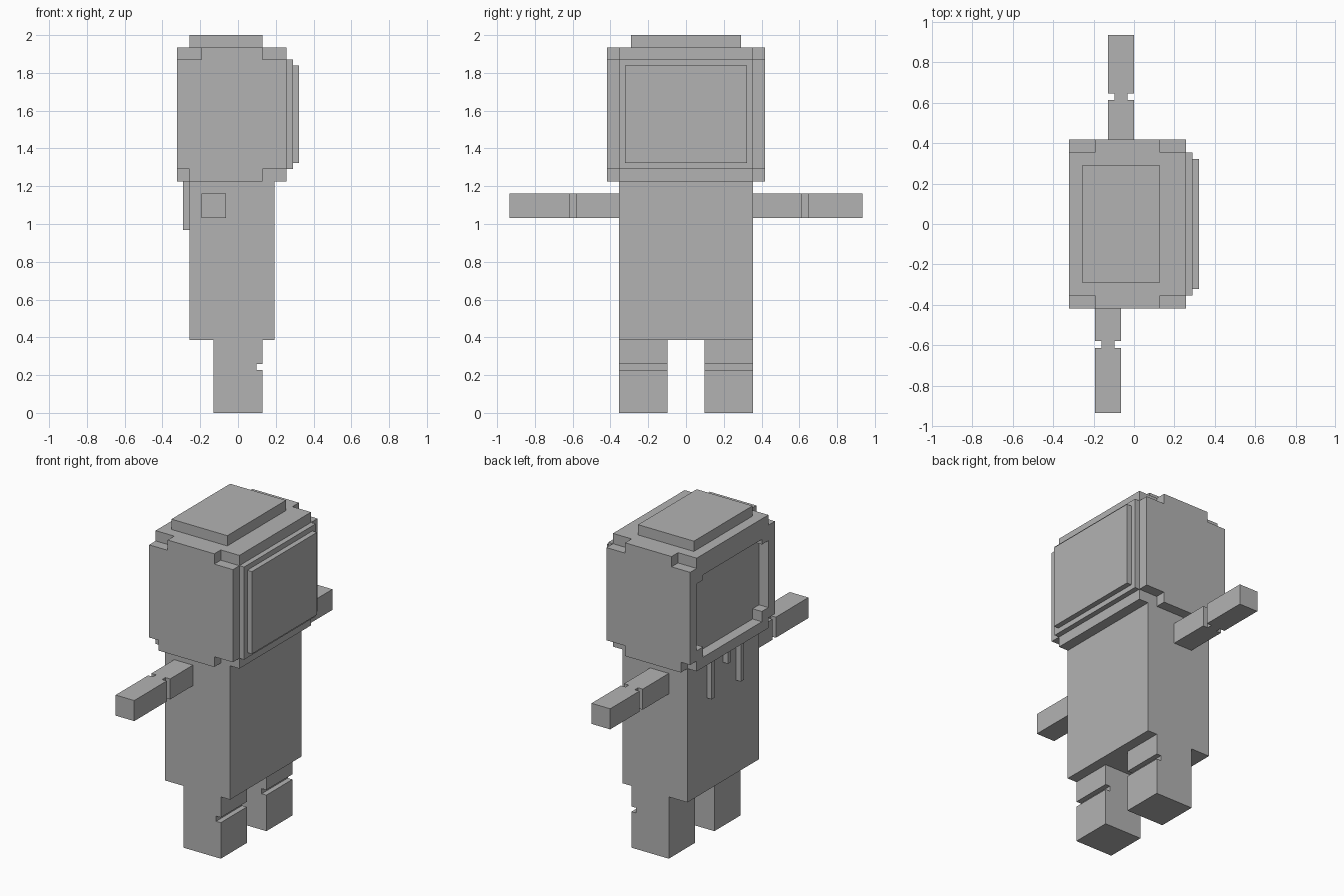
import bpy

if "Cube" in bpy.data.objects:
    bpy.data.objects.remove(bpy.data.objects["Cube"])

U = 2 / 62  # one grid cell of the blocky model

grey = bpy.data.materials.new("plain_grey")
grey.diffuse_color = (0.45, 0.45, 0.45, 1)
grey.use_nodes = True
grey.node_tree.nodes["Principled BSDF"].inputs["Base Color"].default_value = grey.diffuse_color


def box(name, x, y, z):
    """Axis-aligned box from (min, max) cell ranges."""
    bpy.ops.mesh.primitive_cube_add(size=1)
    ob = bpy.context.object
    ob.name = name
    for v in ob.data.vertices:
        v.co = [U * (lo + (c + 0.5) * (hi - lo))
                for c, (lo, hi) in zip(v.co, (x, y, z))]
    ob.data.materials.append(grey)
    return ob


def cut(ob, *ranges):
    """Carve boxes out of an object."""
    for r in ranges:
        cutter = box("cutter", *r)
        mod = ob.modifiers.new("cut", 'BOOLEAN')
        mod.operation, mod.solver, mod.object = 'DIFFERENCE', 'EXACT', cutter
        bpy.context.view_layer.objects.active = ob
        bpy.ops.object.modifier_apply(modifier=mod.name)
        bpy.data.objects.remove(cutter, do_unlink=True)


# Torso
box("torso", (-8, 6), (-11, 11), (12, 38))

# Head with notched corners and a recessed panel
head = box("head", (-10, 8), (-13, 13), (38, 60))
for y in ((-14, -11), (11, 14)):
    cut(head,
        ((-11, -6), y, (58, 61)), ((4, 9), y, (58, 61)),
        ((-11, -8), y, (37, 40)), ((4, 9), y, (37, 40)))
cut(head, ((-11, -8), (-11, 11), (40, 56)))

# Stepped corners of the recess
for side, y in (("front", (-11, -9)), ("back", (9, 11))):
    box(side + "_lower_recess_corner", (-10, -8), y, (40, 42))
    box(side + "_upper_recess_corner", (-10, -8), y, (55, 56))

# Raised plates on the head
box("crown", (-8, 4), (-9, 9), (60, 62))
box("side_plate", (8, 9), (-11, 11), (40, 58))
box("side_plate_outer", (9, 10), (-10, 10), (41, 57))

# Hanging strips under the recess
box("strip_back", (-9, -8), (4, 5), (30, 38))
box("strip_middle", (-9, -8), (-1, 0), (35, 38))
box("strip_front", (-9, -8), (-5, -4), (30, 38))

# Legs with a groove at the knee
for side, y in (("front", (-11, -3)), ("back", (3, 11))):
    leg = box(side + "_leg", (-4, 4), y, (0, 12))
    cut(leg, ((3, 5), (y[0] - 1, y[1] + 1), (7, 8)))

# Arms with elbow grooves on both sides
for side, x0, y, groove in (("front", -6, (-29, -11), (-19, -18)),
                            ("back", -4, (11, 29), (19, 20))):
    arm = box(side + "_arm", (x0, x0 + 4), y, (32, 36))
    cut(arm, ((x0 - 1, x0 + 1), groove, (31, 37)),
        ((x0 + 3, x0 + 5), groove, (31, 37)))
